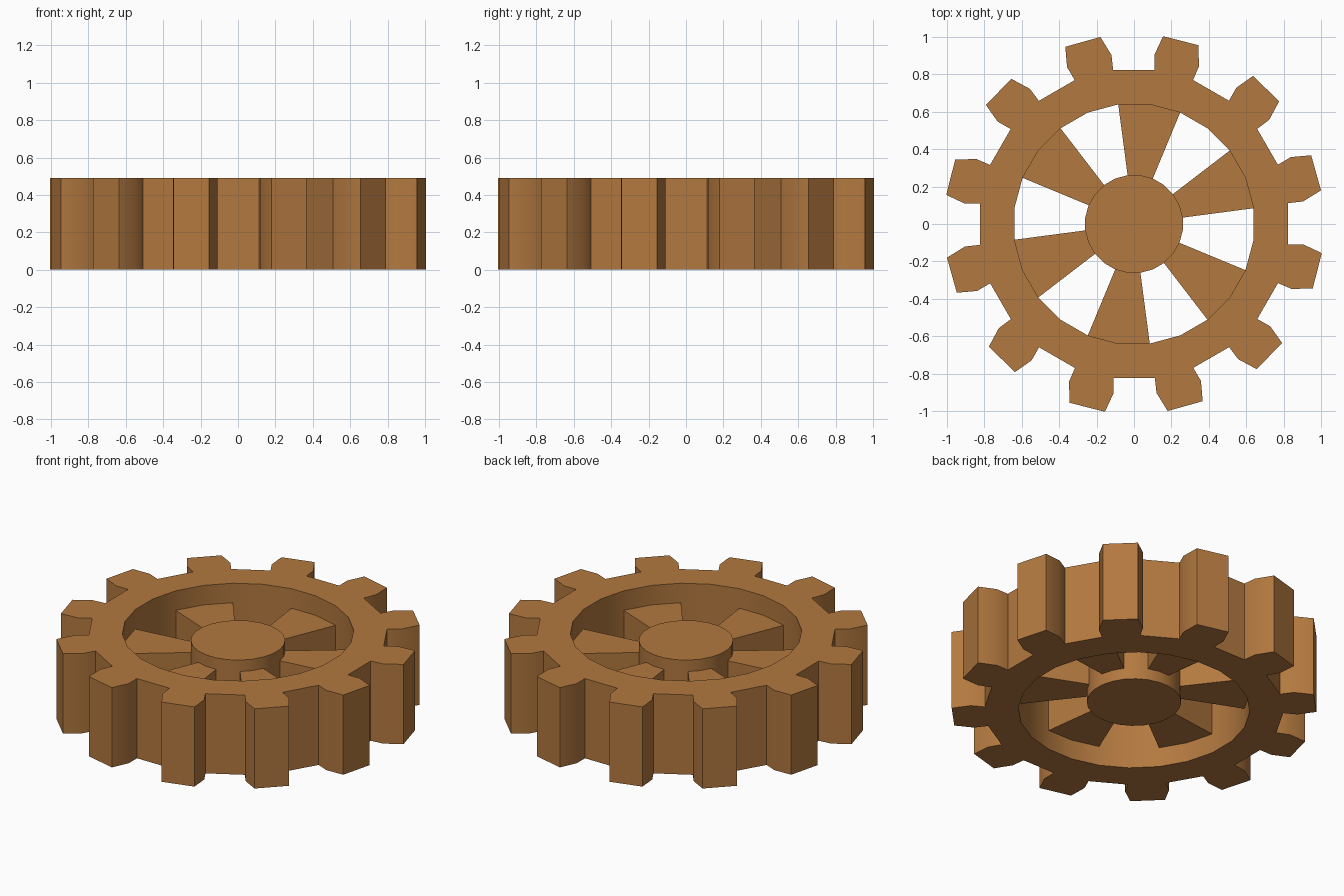
import bpy, bmesh
from math import radians, cos, sin

if "Cube" in bpy.data.objects:
    bpy.data.objects.remove(bpy.data.objects["Cube"])

HEIGHT = 0.49
INNER_R = 0.645
HUB_R = 0.263
# One tooth as (radius, angle) from root to root
TOOTH = [(0.832, 7.7), (0.912, 7.6), (1.016, 10.2),
         (1.016, 21.2), (0.912, 23.1), (0.832, 22.4)]

wood = bpy.data.materials.new("wood")
wood.diffuse_color = (0.45, 0.19, 0.05, 1)
wood.use_nodes = True
wood.node_tree.nodes["Principled BSDF"].inputs["Base Color"].default_value = wood.diffuse_color


def polar(r, a, z):
    return (r * cos(radians(a)), r * sin(radians(a)), z)


def finish(bm, name):
    bmesh.ops.recalc_face_normals(bm, faces=bm.faces)
    mesh = bpy.data.meshes.new(name)
    bm.to_mesh(mesh)
    bm.free()
    mesh.materials.append(wood)
    obj = bpy.data.objects.new(name, mesh)
    bpy.context.collection.objects.link(obj)
    bpy.ops.object.select_all(action='DESELECT')
    obj.select_set(True)
    bpy.context.view_layer.objects.active = obj
    bpy.ops.object.shade_smooth_by_angle(angle=radians(30))
    return obj


def prism(name, points, z0, z1):
    bm = bmesh.new()
    low = [bm.verts.new(polar(r, a, z0)) for r, a in points]
    high = [bm.verts.new(polar(r, a, z1)) for r, a in points]
    bm.faces.new(low)
    bm.faces.new(high)
    n = len(points)
    for i in range(n):
        j = (i + 1) % n
        bm.faces.new((low[i], low[j], high[j], high[i]))
    return finish(bm, name)


# Toothed rim: twelve teeth around a 24-sided opening
bm = bmesh.new()
layers = []
for z in (0, HEIGHT):
    outer = [bm.verts.new(polar(r, a + 30 * k, z)) for k in range(12) for r, a in TOOTH]
    inner = [bm.verts.new(polar(INNER_R, 7.5 + 15 * k, z)) for k in range(24)]
    layers.append((outer, inner))
    for k in range(12):
        i = 2 * k
        bm.faces.new(outer[6 * k:6 * k + 6] + [inner[i + 1], inner[i]])
        bm.faces.new([outer[6 * k + 5], outer[(6 * k + 6) % 72],
                      inner[(i + 2) % 24], inner[i + 1]])
for low, high in zip(*layers):
    n = len(low)
    for i in range(n):
        j = (i + 1) % n
        bm.faces.new((low[i], low[j], high[j], high[i]))
finish(bm, "toothed_rim")

# Central hub, slightly recessed on both sides
prism("hub", [(HUB_R, 7.5 + 15 * k) for k in range(24)], 0.05, 0.44)

# Six wedge spokes
for k in range(6):
    a = 7.5 + 60 * k
    prism(f"spoke_{k + 1}",
          [(HUB_R, a), (INNER_R, a), (INNER_R, a + 15), (INNER_R, a + 30),
           (HUB_R, a + 30), (HUB_R, a + 15)], 0.12, 0.37)
